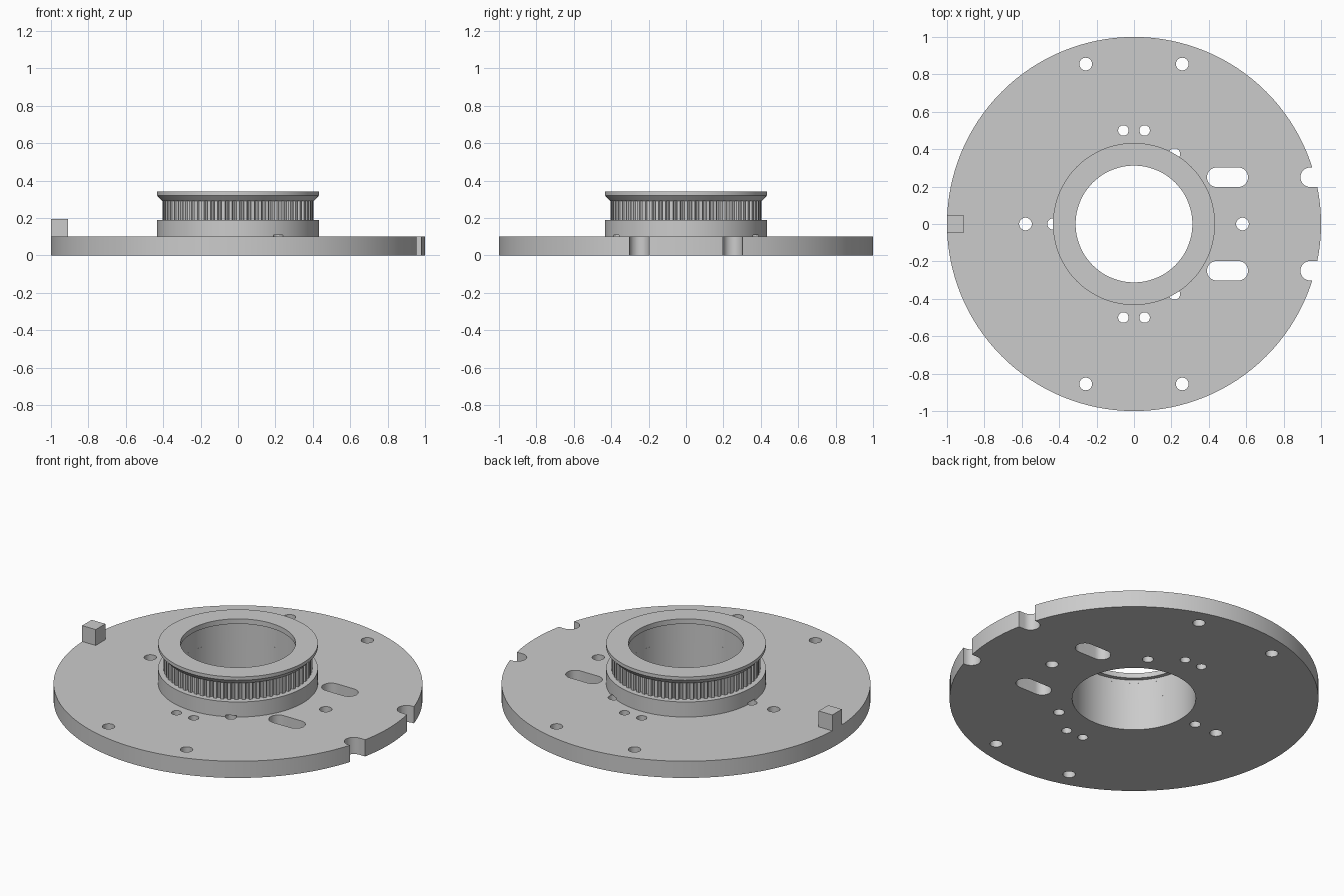
import bpy, bmesh
from math import pi, cos, sin

cube = bpy.data.objects.get("Cube")
if cube:
    bpy.data.objects.remove(cube, do_unlink=True)

grey = bpy.data.materials.new("plain grey")
grey.use_nodes = True
colour = (0.6, 0.6, 0.6, 1)
grey.diffuse_color = colour
grey.node_tree.nodes["Principled BSDF"].inputs["Base Color"].default_value = colour

PLATE_TOP = 0.1
BORE = 0.335
SEGMENTS = 128


def make_object(name, bm):
    bmesh.ops.recalc_face_normals(bm, faces=bm.faces)
    mesh = bpy.data.meshes.new(name)
    bm.to_mesh(mesh)
    bm.free()
    mesh.materials.append(grey)
    obj = bpy.data.objects.new(name, mesh)
    bpy.context.collection.objects.link(obj)
    return obj


def activate(obj):
    bpy.ops.object.select_all(action='DESELECT')
    obj.select_set(True)
    bpy.context.view_layer.objects.active = obj


def smooth(obj):
    activate(obj)
    bpy.ops.object.shade_smooth_by_angle(angle=pi / 6)


def cut(obj, bm):
    """Subtract a set of closed shapes and discard the cutter."""
    cutter = make_object("cutter", bm)
    cutter.hide_render = True
    mod = obj.modifiers.new("holes", 'BOOLEAN')
    mod.operation = 'DIFFERENCE'
    mod.solver = 'EXACT'
    mod.object = cutter
    activate(obj)
    bpy.ops.object.modifier_apply(modifier=mod.name)
    bpy.data.objects.remove(cutter, do_unlink=True)


def prism(bm, outline, z0, z1):
    low = [bm.verts.new((x, y, z0)) for x, y in outline]
    high = [bm.verts.new((x, y, z1)) for x, y in outline]
    bm.faces.new(low[::-1])
    bm.faces.new(high)
    for i in range(len(low)):
        j = (i + 1) % len(low)
        bm.faces.new((low[i], low[j], high[j], high[i]))


def slot(x0, x1, y, r, n=16):
    """Outline with rounded ends; a circle when x0 equals x1."""
    first = 0 if x0 != x1 else 1
    right = [(x1 + r * cos(a), y + r * sin(a))
             for a in (-pi / 2 + pi * i / n for i in range(n + 1))]
    left = [(x0 + r * cos(a), y + r * sin(a))
            for a in (pi / 2 + pi * i / n for i in range(first, n + 1 - first))]
    return right + left


def lathe(name, profile):
    """Spin a closed (radius, height) profile around z."""
    bm = bmesh.new()
    rings = [[bm.verts.new((r * cos(2 * pi * i / SEGMENTS), r * sin(2 * pi * i / SEGMENTS), z))
              for i in range(SEGMENTS)] for r, z in profile]
    for k, a in enumerate(rings):
        b = rings[(k + 1) % len(rings)]
        for i in range(SEGMENTS):
            j = (i + 1) % SEGMENTS
            bm.faces.new((a[i], a[j], b[j], b[i]))
    return make_object(name, bm)


# Base plate: disc with a central bore, bolt holes, slots and edge notches
plate = lathe("base_plate", [(BORE, 0), (1, 0), (1, PLATE_TOP), (BORE, PLATE_TOP)])
hub_bolts = [(0.433 * cos(a), 0.433 * sin(a)) for a in (pi / 3, pi, -pi / 3)]
holes = [(x, y, 0.034) for x in (-0.258, 0.258) for y in (-0.855, 0.855)]
holes += [(x, y, 0.028) for x in (-0.057, 0.057) for y in (-0.5, 0.5)]
holes += [(x, 0, 0.034) for x in (-0.58, 0.58)]
holes += [(x, y, 0.03) for x, y in hub_bolts]
cutters = bmesh.new()
for x, y, r in holes:
    prism(cutters, slot(x, x, y, r), -0.1, 0.2)
for y in (-0.25, 0.25):
    prism(cutters, slot(0.442, 0.558, y, 0.052), -0.1, 0.2)
    prism(cutters, slot(0.942, 1.2, y, 0.052), -0.1, 0.2)
cut(plate, cutters)
smooth(plate)

# Lower flange of the pulley, with shallow pockets over the hub bolts
lower = lathe("lower_flange", [(BORE, PLATE_TOP), (0.433, PLATE_TOP), (0.433, 0.19), (BORE, 0.19)])
pockets = bmesh.new()
for x, y in hub_bolts:
    prism(pockets, slot(x, x, y, 0.03), 0.05, 0.11)
cut(lower, pockets)
smooth(lower)

# Toothed belt ring: flat lands with rounded grooves between them
TEETH = 64
tooth = [(-0.22, 0.404), (0.22, 0.404), (0.3, 0.392), (0.5, 0.387), (0.7, 0.392)]
bm = bmesh.new()
columns = []
for t in range(TEETH):
    for step, r in tooth:
        a = 2 * pi * (t + step) / TEETH
        columns.append([bm.verts.new((q * cos(a), q * sin(a), z))
                        for q, z in ((BORE, 0.19), (r, 0.19), (r, 0.295), (BORE, 0.295))])
for i, a in enumerate(columns):
    b = columns[(i + 1) % len(columns)]
    for k in range(4):
        n = (k + 1) % 4
        bm.faces.new((a[k], b[k], b[n], a[n]))
smooth(make_object("toothed_ring", bm))

# Upper flange: flared rim with an inward lip
smooth(lathe("upper_flange", [(BORE, 0.29), (0.405, 0.29), (0.433, 0.32), (0.433, 0.34),
                              (0.312, 0.34), (0.312, 0.31), (BORE, 0.31)]))

# Small square marker block on the plate's edge
bm = bmesh.new()
prism(bm, [(-1, -0.045), (-0.91, -0.045), (-0.91, 0.045), (-1, 0.045)], PLATE_TOP, 0.195)
make_object("marker_block", bm)
